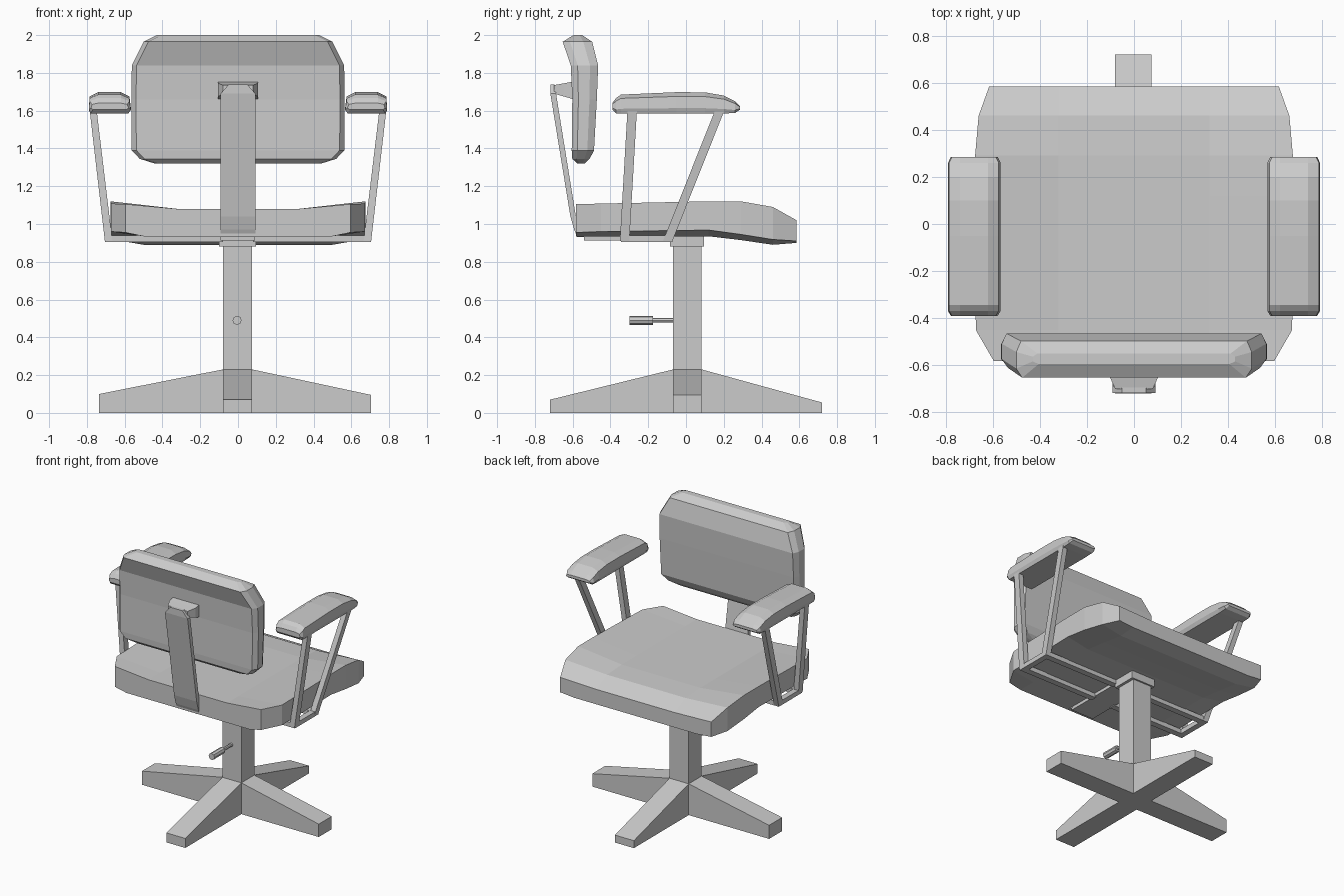
import bpy, bmesh
from mathutils import Vector

if "Cube" in bpy.data.objects:
    bpy.data.objects.remove(bpy.data.objects["Cube"])


def loft(name, rings):
    """Skin a list of equal-length point rings and cap both ends."""
    bm = bmesh.new()
    vs = [[bm.verts.new(p) for p in r] for r in rings]
    n = len(vs[0])
    for a, b in zip(vs, vs[1:]):
        for i in range(n):
            j = (i + 1) % n
            bm.faces.new((a[i], a[j], b[j], b[i]))
    bm.faces.new(vs[0][::-1])
    bm.faces.new(vs[-1])
    bmesh.ops.recalc_face_normals(bm, faces=bm.faces)
    me = bpy.data.meshes.new(name)
    bm.to_mesh(me)
    bm.free()
    ob = bpy.data.objects.new(name, me)
    bpy.context.collection.objects.link(ob)
    return ob


def rect(x0, x1, y0, y1, z):
    return [(x0, y0, z), (x1, y0, z), (x1, y1, z), (x0, y1, z)]


def box(name, x0, x1, y0, y1, z0, z1):
    return loft(name, [rect(x0, x1, y0, y1, z0), rect(x0, x1, y0, y1, z1)])


def rod(name, y0, y1, r, z):
    bpy.ops.mesh.primitive_cylinder_add(vertices=8, radius=r, depth=y1 - y0,
                                        location=(-0.005, (y0 + y1) / 2, z),
                                        rotation=(1.5708, 0, 0))
    bpy.context.object.name = name


# Four-armed base: each arm slopes from the column to its tip
X0, X1, Y0, Y1 = -0.08, 0.075, -0.068, 0.083
for tip, h in ((-0.735, 0.10), (0.705, 0.095)):
    loft("base_arm_side", [[(x, Y0, 0), (x, Y1, 0), (x, Y1, z), (x, Y0, z)]
                           for x, z in ((0, 0.23), (X0 if tip < 0 else X1, 0.23), (tip, h))])
for tip, h in ((-0.72, 0.07), (0.72, 0.055)):
    loft("base_arm_long", [[(X0, y, 0), (X1, y, 0), (X1, y, z), (X0, y, z)]
                           for y, z in ((0, 0.23), (Y0 if tip < 0 else Y1, 0.23), (tip, h))])

# Column, collar and height lever
box("column", X0, X1, Y0, Y1, 0.2, 0.92)
box("column_collar", -0.1, 0.095, -0.085, 0.095, 0.88, 0.945)
rod("lever_rod", -0.2, -0.05, 0.012, 0.49)
rod("lever_grip", -0.3, -0.175, 0.024, 0.49)

# Seat: dished cushion lofted from back to knee edge
# y, half width, top side, top middle, bottom side, bottom middle
seat_rows = [(-0.583, 0.595, 1.105, 1.08, 0.955, 0.935),
             (-0.45, 0.672, 1.108, 1.08, 0.96, 0.935),
             (0.12, 0.675, 1.12, 1.08, 0.968, 0.935),
             (0.29, 0.675, 1.12, 1.08, 0.945, 0.915),
             (0.46, 0.66, 1.09, 1.07, 0.918, 0.89),
             (0.585, 0.615, 1.02, 1.01, 0.91, 0.9)]
loft("seat", [[(-w, y, ts), (-0.32, y, tm), (0.32, y, tm), (w, y, ts),
               (w, y, bs), (0.5, y, bm_), (-0.5, y, bm_), (-w, y, bs)]
              for y, w, ts, tm, bs, bm_ in seat_rows])

# Backrest: horizontal slices with bevelled side edges
# z, half width, back y, front y
back_rows = [(1.32, 0.44, -0.575, -0.535), (1.345, 0.52, -0.602, -0.51),
             (1.39, 0.563, -0.605, -0.487), (1.66, 0.565, -0.602, -0.472),
             (1.84, 0.562, -0.61, -0.465), (1.965, 0.50, -0.653, -0.497),
             (2.0, 0.43, -0.595, -0.55)]
rings = []
for z, w, yb, yf in back_rows:
    d = yf - yb
    half = [(w - 0.025, yb), (w, yb + 0.25 * d), (w, yb + 0.7 * d), (w - 0.02, yf)]
    rings.append([(x, y, z) for x, y in half] + [(-x, y, z) for x, y in half[::-1]])
loft("backrest", rings)

# Bent support strip running from under the seat up to the backrest
strip = [(-0.07, 0.912, 0.938, 0), (-0.54, 0.912, 0.938, 0)]
loft("support_strip_under", [[(-0.093, y, a), (0.09, y, a), (0.09, y, b), (-0.093, y, b)]
                             for y, a, b, _ in strip])
loft("support_strip", [rect(-w, w, a, b, z) for w, a, b, z in (
    (0.092, -0.575, -0.53, 0.93), (0.092, -0.592, -0.565, 0.97),
    (0.092, -0.612, -0.583, 1.04), (0.092, -0.718, -0.688, 1.69),
    (0.05, -0.718, -0.695, 1.738))])

# Bracket joining strip to backrest
loft("back_bracket", [[(-w, y, a), (w, y, a), (w, y, b), (-w, y, b)] for y, w, a, b in (
    (-0.595, 0.105, 1.66, 1.755), (-0.645, 0.105, 1.675, 1.745), (-0.7, 0.08, 1.69, 1.735))])

# Armrests and their frames, one set per side
# y, bottom z, top z, inset of the end taper
arm_rows = [(-0.39, 1.605, 1.64, 0.012), (-0.37, 1.585, 1.667, 0), (-0.345, 1.585, 1.685, 0),
            (-0.05, 1.585, 1.698, 0), (0.1, 1.585, 1.697, 0), (0.2, 1.585, 1.68, 0),
            (0.26, 1.588, 1.65, 0), (0.285, 1.605, 1.625, 0.012)]
for s, side in ((-1, "left"), (1, "right")):
    rings = []
    for y, a, b, i in arm_rows:
        h = b - a
        rings.append([(s * x, y, z) for x, z in (
            (0.58 + i, a), (0.78 - i, a), (0.79 - i, a + 0.25 * h), (0.785 - i, a + 0.8 * h),
            (0.74, b), (0.62, b), (0.575 + i, a + 0.8 * h), (0.567 + i, a + 0.25 * h))])
    loft("armrest_" + side, rings)

    def bar(name, x0, x1, y0, y1):
        box(name + side, min(s * x0, s * x1), max(s * x0, s * x1), y0, y1, 0.905, 0.938)

    for name, low, high in (("back_post_", -0.325, -0.285), ("front_post_", -0.097, 0.178)):
        loft(name + side, [rect(s * 0.665, s * 0.705, low - 0.025, low + 0.025, 0.91),
                           rect(s * 0.748, s * 0.785, high - 0.025, high + 0.025, 1.6)])
        bar("cross_bar_", 0.08, 0.70, low - 0.02, low + 0.025)
    bar("frame_side_bar_", 0.663, 0.705, -0.345, -0.072)
